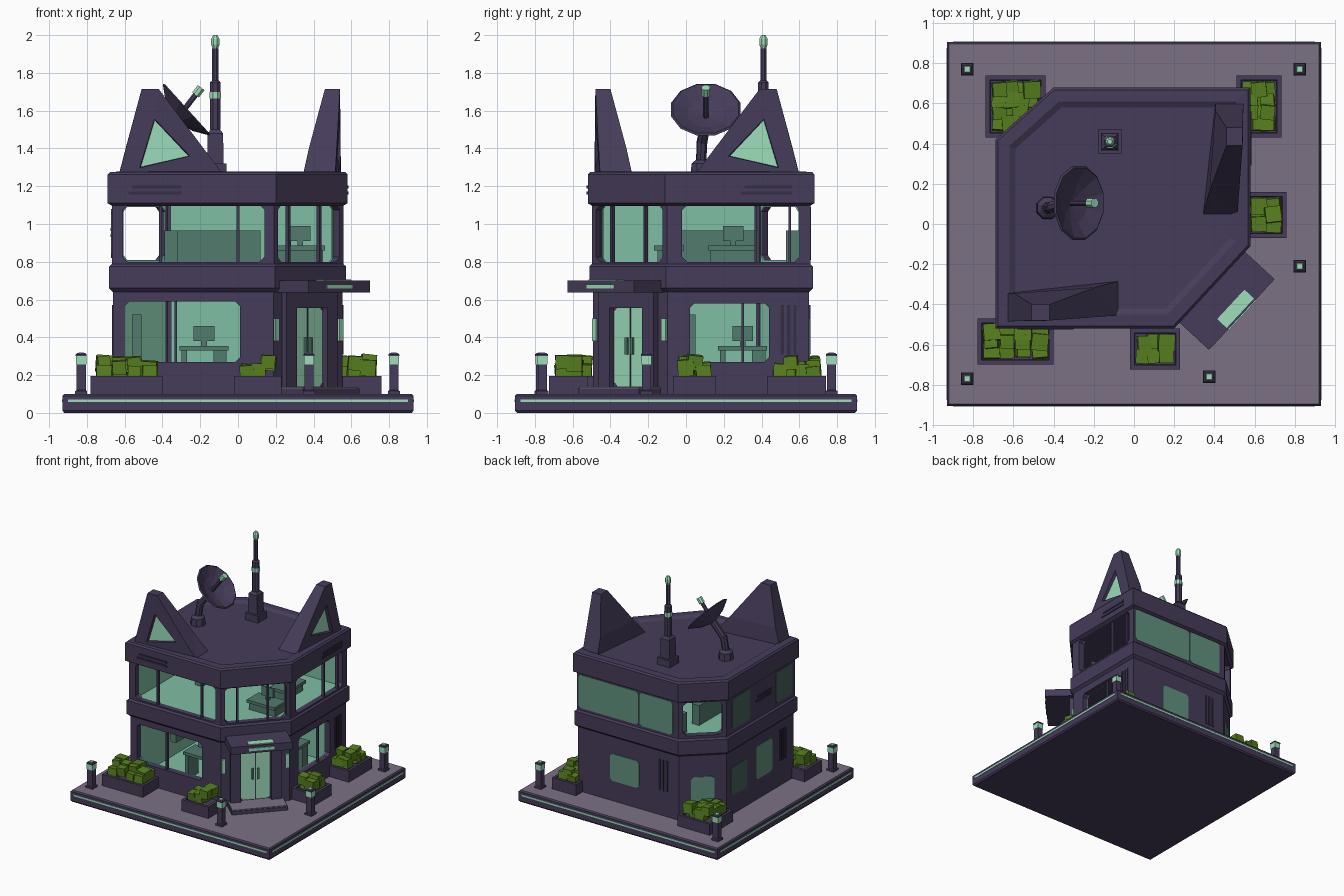
import bpy, bmesh, math, random
from mathutils import Vector, Matrix, Euler

if "Cube" in bpy.data.objects:
    bpy.data.objects.remove(bpy.data.objects["Cube"])

random.seed(4)
COL = {"dark_purple": (.061, .045, .102), "paving_lilac": (.2, .165, .23), "mint_light": (.34, .74, .50),
       "interior_teal": (.21, .52, .37), "furniture_teal": (.085, .2, .155), "leaf_green": (.095, .215, .013),
       "vent_dark": (.035, .027, .06), "rear_glass": (.12, .29, .215), "dark_glass": (.06, .12, .105)}
MATS = []
for n, c in COL.items():
    m = bpy.data.materials.new(n)
    m.diffuse_color = (*c, 1)
    m.use_nodes = True
    m.node_tree.nodes["Principled BSDF"].inputs["Base Color"].default_value = m.diffuse_color
    MATS.append(m)
DARK, PAVE, MINT, TEAL, FURN, LEAF, VENT, GLASS, DGLASS = range(9)


def finish(name, bm):
    bmesh.ops.recalc_face_normals(bm, faces=bm.faces)
    me = bpy.data.meshes.new(name)
    bm.to_mesh(me)
    bm.free()
    for m in MATS:
        me.materials.append(m)
    bpy.context.collection.objects.link(bpy.data.objects.new(name, me))


def solid(bm, rings, m=DARK, top=None):
    """Closed loft through rings of points."""
    vs = [[bm.verts.new(p) for p in r] for r in rings]
    n = len(vs[0])
    for a, b in zip(vs, vs[1:]):
        for i in range(n):
            bm.faces.new((a[i], a[(i + 1) % n], b[(i + 1) % n], b[i])).material_index = m
    bm.faces.new(vs[0][::-1]).material_index = m
    bm.faces.new(vs[-1]).material_index = m if top is None else top


def grow(poly, d):
    out, n = [], len(poly)
    for i in range(n):
        p, q, r = (Vector(poly[(i + k) % n]) for k in (-1, 0, 1))
        a, b = (q - p).normalized(), (r - q).normalized()
        a, b = Vector((a.y, -a.x)), Vector((b.y, -b.x))
        out.append(tuple(q + (a + b) * d / (1 + a.dot(b))))
    return out


def stack(bm, poly, levels, m=DARK, top=None):
    solid(bm, [[(x, y, z) for x, y in grow(poly, d)] for d, z in levels], m, top)


def rect(x0, x1, y0, y1):
    return [(x0, y0), (x1, y0), (x1, y1), (x0, y1)]


def box(bm, x0, x1, y0, y1, z0, z1, m=DARK):
    stack(bm, rect(x0, x1, y0, y1), [(0, z0), (0, z1)], m)


def revolve(bm, prof, mat, n=8, m=DARK):
    solid(bm, [[mat @ Vector((r * math.cos((i + .5) * math.tau / n), r * math.sin((i + .5) * math.tau / n), z))
                for i in range(n)] for r, z in prof], m)


def rod(bm, a, b, r, m=DARK, n=8):
    a, b = Vector(a), Vector(b)
    q = (b - a).to_track_quat('Z', 'Y').to_matrix().to_4x4()
    revolve(bm, [(r, 0), (r, (b - a).length)], Matrix.Translation(a) @ q, n, m)


def frame(poly, i):
    """Wall coordinates: u along the edge, z up, d inward. Diagonals measure u from their middle."""
    p, q = Vector(poly[i]), Vector(poly[(i + 1) % len(poly)])
    t = (q - p).normalized()
    o = (p + q) / 2 if min(abs(t.x), abs(t.y)) > .01 else p - t * p.dot(t)
    nrm = Vector((-t.y, t.x))
    return (lambda u, z, d: (*(o + t * u + nrm * d), z)), (p - o).dot(t), (q - o).dot(t)


def panel(bm, F, pts, d0, d1, m=DARK):
    solid(bm, [[F(u, z, d) for u, z in pts] for d in (d0, d1)], m)


def slab(bm, F, a, b, c, d, d0, d1, m=DARK):
    panel(bm, F, rect(a, b, c, d), d0, d1, m)


def wall(bm, poly, i, z0, z1, holes, d0, d1, trim, m):
    F, ua, ub = frame(poly, i)
    cur, end = ua + trim, ub - trim
    for a, b, c, d in holes:
        slab(bm, F, cur, a, z0, z1, d0, d1, m)
        slab(bm, F, a, b, z0, c, d0, d1, m)
        slab(bm, F, a, b, d, z1, d0, d1, m)
        for u, su in ((a, .025), (b, -.025)):      # softened window corners
            for z, sz in ((c, .025), (d, -.025)):
                panel(bm, F, [(u, z), (u + su, z), (u, z + sz)], d0, d1, m)
        cur = b
    slab(bm, F, cur, end, z0, z1, d0, d1, m)


FOOT = [(-.69, -.52), (.20, -.52), (.58, -.11), (.58, .68), (-.40, .68), (-.69, .42)]
FRONT, DOOR, RIGHT, BACK, CORNER, LEFT = range(6)
GROUND, UPPER, MID = grow(FOOT, -.028), grow(FOOT, -.022), grow(FOOT, -.008)

# plaza base with light strip
bm = bmesh.new()
stack(bm, rect(-.93, .93, -.905, .905), [(-.01, 0), (0, .012), (0, .09), (-.01, .1)], DARK, PAVE)
for i in range(4):
    F, a, b = frame(rect(-.93, .93, -.905, .905), i)
    slab(bm, F, a + .03, b - .03, .057, .071, -.003, .003, MINT)
finish("plaza_base", bm)

# both storeys: outer walls plus coloured inner lining
for name, poly, z0, z1, holes in (
        ("ground_walls", GROUND, .1, .66, {FRONT: [(-.6, .01, .27, .59)], RIGHT: [(.02, .44, .27, .58)],
                                           DOOR: [(-.12, .12, .14, .56)]}),
        ("upper_walls", UPPER, .78, 1.11, {FRONT: [(-.61, .14, .8, 1.1)], RIGHT: [(-.02, .6, .8, 1.1)],
                                           DOOR: [(-.24, .24, .8, 1.1)], CORNER: [(-.15, .15, .81, 1.09)]})):
    bm = bmesh.new()
    for i in range(6):
        wall(bm, poly, i, z0, z1, holes.get(i, []), 0, .045, 0, DARK)
        wall(bm, poly, i, z0, z1, holes.get(i, []), .045, .053, .035, TEAL)
    finish(name, bm)

# floors, bands and roof
bm = bmesh.new()
stack(bm, FOOT, [(-.06, .1), (-.06, .13)], TEAL)
stack(bm, FOOT, [(-.06, .78), (-.06, .797)], TEAL)
finish("interior_floors", bm)
bm = bmesh.new()
stack(bm, MID, [(-.025, .635), (0, .66), (0, .775), (-.018, .792)])
finish("middle_band", bm)
bm = bmesh.new()
stack(bm, FOOT, [(-.025, 1.095), (0, 1.11), (0, 1.262), (-.012, 1.275), (-.07, 1.278), (-.10, 1.262)])
finish("roof_parapet", bm)

# mullions
bm = bmesh.new()
for poly, i, us, z0, z1 in ((GROUND, FRONT, (-.33,), .26, .6), (GROUND, RIGHT, (.3,), .26, .6),
                            (UPPER, FRONT, (-.41, 0), .79, 1.1), (UPPER, RIGHT, (.37, .55), .79, 1.1),
                            (UPPER, DOOR, (-.14, .1), .79, 1.1)):
    F = frame(poly, i)[0]
    for u in us:
        slab(bm, F, u - .007, u + .007, z0, z1, .008, .03)
finish("window_mullions", bm)

# flat glass on back, rear corner and left side
bm = bmesh.new()
for poly, i, a, b, c, d, m in ((UPPER, BACK, -.54, .02, .81, 1.09, GLASS), (UPPER, BACK, .03, .34, .81, 1.09, GLASS),
                               (GROUND, BACK, -.25, .02, .27, .5, GLASS), (GROUND, CORNER, -.09, .09, .24, .46, GLASS),
                               (GROUND, LEFT, -.35, -.13, .26, .5, DGLASS), (GROUND, LEFT, -.02, .2, .27, .55, GLASS),
                               (UPPER, LEFT, -.34, -.1, .82, 1.08, DGLASS), (UPPER, LEFT, .24, .46, .82, 1.08, DGLASS)):
    k = .02
    pts = [(a + k, c), (b - k, c), (b, c + k), (b, d - k), (b - k, d), (a + k, d), (a, d - k), (a, c + k)]
    panel(bm, frame(poly, i)[0], pts, -.005, .002, m)
finish("rear_window_glass", bm)

# vents
bm = bmesh.new()
for poly, i, a, b in ((FOOT, FRONT, -.58, -.3), (FOOT, RIGHT, .29, .56), (UPPER, LEFT, -.02, .18)):
    z = 1.155 if poly is FOOT else .93
    F = frame(poly, i)[0]
    slab(bm, F, a, b, z, z + .018, -.006, .002, VENT)
    slab(bm, F, a + .02, b, z + .032, z + .05, -.006, .002, VENT)
for i, u in ((RIGHT, .5), (BACK, .2), (LEFT, .3)):
    for k in range(3):
        slab(bm, frame(GROUND, i)[0], u + k * .034, u + k * .034 + .018, .31, .57, -.006, .002, VENT)
finish("wall_vents", bm)

# entrance on the diagonal corner
F = frame(FOOT, DOOR)[0]
bm = bmesh.new()
for s in (-1, 1):
    slab(bm, F, *sorted((s * .118, s * .2)), .1, .64, -.005, .06)
    slab(bm, F, *sorted((s * .235, s * .265)), .38, .5, .016, .03, MINT)
slab(bm, F, -.118, .118, .555, .64, -.005, .06)
finish("door_portal", bm)
bm = bmesh.new()
for s in (-1, 1):
    slab(bm, F, *sorted((s * .003, s * .117)), .14, .555, .03, .05, MINT)
    slab(bm, F, *sorted((s * .012, s * .028)), .31, .4, .015, .03, FURN)
slab(bm, F, -.004, .004, .14, .555, .027, .05, DARK)
finish("double_door", bm)
bm = bmesh.new()
slab(bm, F, -.24, .24, .637, .70, -.2, .05)
slab(bm, F, -.1, .1, .70, .707, -.19, -.125, MINT)
slab(bm, F, -.1, .1, .657, .68, -.206, -.198, MINT)
finish("door_canopy", bm)
bm = bmesh.new()
slab(bm, F, -.22, .22, .1, .13, -.14, .04)
slab(bm, F, -.215, .215, .13, .138, -.135, .04, PAVE)
finish("door_step", bm)

# ear-shaped roof fins, one mirrored across the diagonal
for name, place in (("front_roof_ear", lambda u, d, z: (u, -.485 + d, z)),
                    ("right_roof_ear", lambda u, d, z: (.545 - d, -u - .03, z))):
    bm = bmesh.new()
    P = lambda pts: [bm.verts.new(place(*p)) for p in pts]
    o = P([(-.63, 0, 1.265), (-.08, .03, 1.265), (-.42, .005, 1.715), (-.51, .005, 1.715)])
    k = P([(-.595, .14, 1.4), (-.19, .17, 1.4), (-.42, .085, 1.715), (-.51, .085, 1.715)])
    b = P([(-.63, .14, 1.265), (-.08, .2, 1.265)])
    t = P([(-.52, .003, 1.298), (-.255, .02, 1.36), (-.442, .003, 1.555)])
    s = P([(-.515, .03, 1.302), (-.262, .04, 1.36), (-.441, .03, 1.55)])
    for f in ([o[0], o[1], t[1], t[0]], [o[1], o[2], t[2], t[1]], [o[2], o[3], t[2]], [o[3], o[0], t[0], t[2]],
              k, [b[0], b[1], k[1], k[0]], [o[0], o[1], b[1], b[0]], [o[1], b[1], k[1]], [o[1], k[1], k[2], o[2]],
              [o[2], k[2], k[3], o[3]], [o[3], k[3], k[0], o[0]], [o[0], k[0], b[0]]):
        bm.faces.new(f)
    for i in range(3):
        bm.faces.new((t[i], t[(i + 1) % 3], s[(i + 1) % 3], s[i]))
    bm.faces.new(s).material_index = MINT
    finish(name, bm)

# satellite dish
bm = bmesh.new()
q = Vector((.74, 0, .67)).to_track_quat('Z', 'Y').to_matrix().to_4x4()
revolve(bm, [(.03, -.075), (.11, -.05), (.19, .0), (.18, .008), (.1, -.03), (.02, -.05)],
        Matrix.Translation((-.275, .105, 1.605)) @ q, 12)
revolve(bm, [(.06, 1.26), (.055, 1.32), (.03, 1.34)], Matrix.Translation((-.43, .08, 0)))
rod(bm, (-.43, .08, 1.32), (-.41, .085, 1.45), .028)
rod(bm, (-.415, .085, 1.43), (-.325, .105, 1.555), .028)
rod(bm, (-.32, .105, 1.56), (-.22, .105, 1.69), .016)
rod(bm, (-.225, .105, 1.683), (-.195, .105, 1.722), .024, MINT)
finish("satellite_dish", bm)

# antenna mast
bm = bmesh.new()
T = Matrix.Translation((-.12, .41, 0))
box(bm, -.18, -.06, .35, .47, 1.26, 1.32)
revolve(bm, [(.062, 1.32), (.058, 1.48), (.035, 1.5)], T, 4)
revolve(bm, [(.03, 1.5), (.03, 1.75), (.018, 1.76), (.018, 1.93)], T)
revolve(bm, [(.033, 1.665), (.033, 1.7)], T, 8, MINT)
revolve(bm, [(.016, 1.93), (.024, 1.95), (.024, 1.98), (.012, 2.0)], T, 8, MINT)
finish("antenna_mast", bm)

# planters with blocky shrubs
for k, (x0, x1, y0, y1) in enumerate(((-.74, -.44, .43, .74), (.51, .735, .43, .74), (.55, .76, -.07, .16),
                                      (-.78, -.4, -.7, -.47), (-.02, .23, -.725, -.52))):
    bm = bmesh.new()
    stack(bm, rect(x0, x1, y0, y1), [(0, .1), (0, .195), (-.022, .195), (-.025, .175)])
    finish(f"planter_{k + 1}", bm)
    bm = bmesh.new()
    nx, ny = round((x1 - x0) / .085), round((y1 - y0) / .085)
    for i in range(nx):
        for j in range(ny):
            c = Vector((x0 + .07 + (x1 - x0 - .14) * i / (nx - 1), y0 + .07 + (y1 - y0 - .14) * j / (ny - 1),
                        random.uniform(.205, .27)))
            r = Euler([random.uniform(-.12, .12) for _ in range(3)]).to_matrix().to_4x4()
            bmesh.ops.create_cube(bm, size=random.uniform(.066, .085), matrix=Matrix.Translation(c) @ r)
    for f in bm.faces:
        f.material_index = LEAF
    finish(f"shrub_{k + 1}", bm)

# light bollards
for k, (x, y) in enumerate(((-.83, .77), (.825, .77), (.825, -.21), (.375, -.76), (-.83, -.77))):
    bm = bmesh.new()
    T = Matrix.Translation((x, y, 0))
    revolve(bm, [(.045, .1), (.045, .115), (.034, .12), (.034, .255)], T, 4)
    revolve(bm, [(.038, .255), (.038, .3)], T, 4, MINT)
    revolve(bm, [(.041, .3), (.041, .31), (.03, .316)], T, 4)
    revolve(bm, [(.022, .316), (.02, .32)], T, 4, MINT)
    finish(f"bollard_{k + 1}", bm)

# desks with monitors, cabinet and counters
bm = bmesh.new()
for x, y, z, turn in ((-.18, -.22, .13, 0), (.3, .3, .13, 1), (.33, -.1, .66, 0), (.3, .25, .66, 1)):
    def part(a, b, c, d, e, f):
        box(bm, *((x - d, x - c, y + a, y + b) if turn else (x + a, x + b, y + c, y + d)), z + e, z + f, FURN)
    part(-.13, .13, -.07, .09, .2, .225)
    if z < .5:
        part(-.12, -.09, -.06, .08, 0, .2)
        part(.05, .12, -.06, .08, 0, .2)
    else:
        part(-.12, .12, -.05, .07, .13, .2)
    part(-.055, .055, .02, .035, .25, .33)
    part(-.015, .015, .02, .04, .22, .26)
finish("desks_and_monitors", bm)
bm = bmesh.new()
box(bm, -.56, -.51, -.1, .05, .3, .52, FURN)
box(bm, -.38, .12, .53, .6, .79, .965, FURN)
box(bm, -.39, -.32, -.02, .38, .79, .965, FURN)
finish("cabinets", bm)
